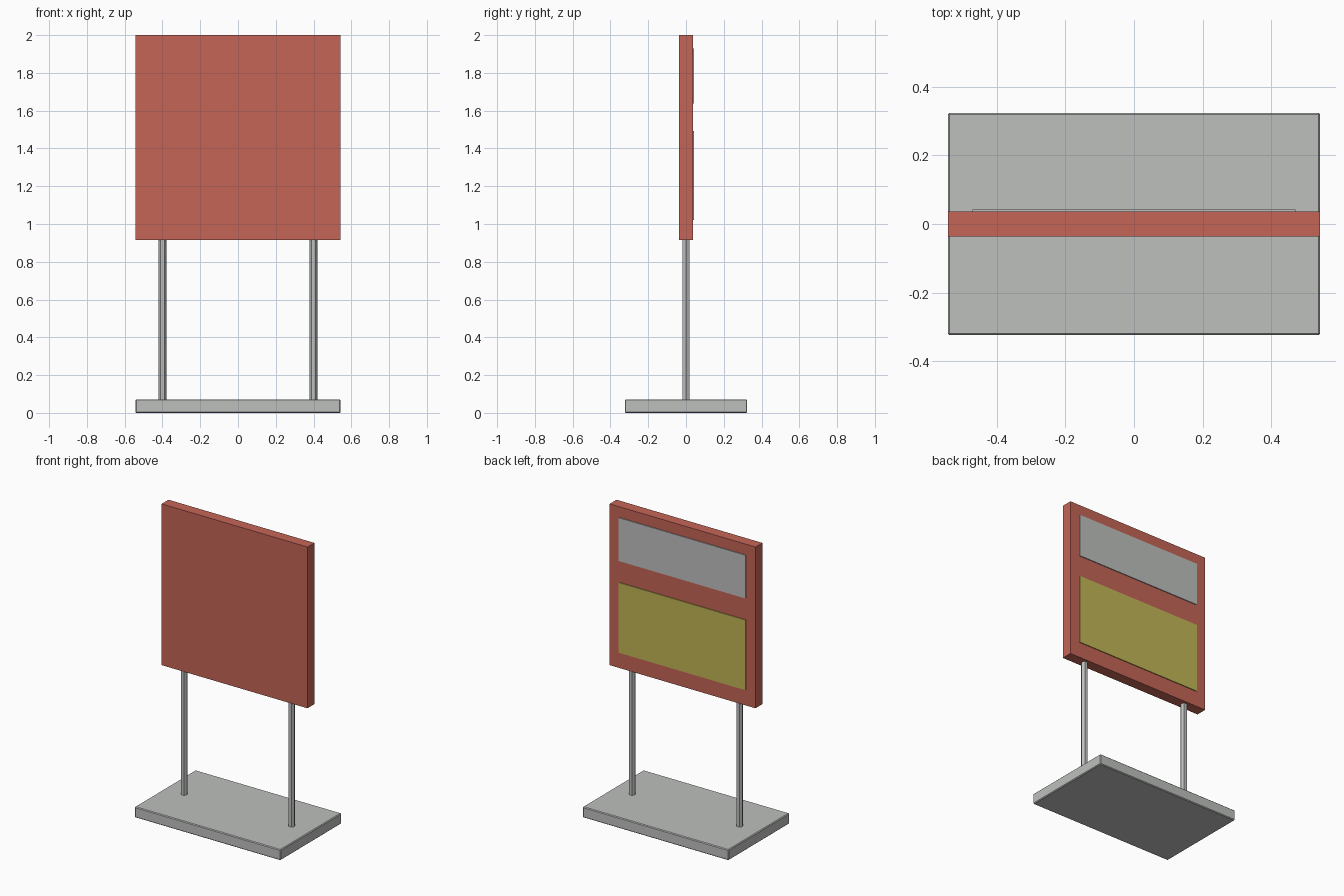
import bpy, bmesh
from mathutils import Vector

cube = bpy.data.objects.get("Cube")
if cube:
    bpy.data.objects.remove(cube, do_unlink=True)


def srgb(r, g, b):
    """8-bit display colour to linear RGBA."""
    lin = [(c / 255 / 12.92) if c < 10 else ((c / 255 + 0.055) / 1.055) ** 2.4
           for c in (r, g, b)]
    return (*lin, 1.0)


def material(name, color):
    m = bpy.data.materials.new(name)
    m.use_nodes = True
    m.diffuse_color = color
    bsdf = next(n for n in m.node_tree.nodes if n.type == 'BSDF_PRINCIPLED')
    bsdf.inputs["Base Color"].default_value = color
    return m


RED = material("brick red", srgb(197, 101, 87))
GREY = material("light grey", srgb(190, 192, 190))
YELLOW = material("mustard yellow", srgb(194, 182, 85))


def add_object(name, bm, mat):
    mesh = bpy.data.meshes.new(name)
    bm.to_mesh(mesh)
    bm.free()
    mesh.materials.append(mat)
    obj = bpy.data.objects.new(name, mesh)
    bpy.context.collection.objects.link(obj)
    return obj


def box(name, low, high, mat, bevel=0.0):
    """Box between two corners, with optional chamfered edges."""
    low, high = Vector(low), Vector(high)
    bm = bmesh.new()
    bmesh.ops.create_cube(bm, size=1)
    bmesh.ops.scale(bm, vec=high - low, verts=bm.verts)
    bmesh.ops.translate(bm, vec=(low + high) / 2, verts=bm.verts)
    if bevel:
        bmesh.ops.bevel(bm, geom=list(bm.edges), offset=bevel, segments=1,
                        profile=0.5, affect='EDGES')
    return add_object(name, bm, mat)


def post(name, x, bottom, top, radius):
    """Six-sided upright with corners pointing sideways."""
    bm = bmesh.new()
    ring = bmesh.ops.create_circle(bm, cap_ends=True, segments=6, radius=radius)
    v = ring["verts"]
    # turn the corners onto the x axis if needed
    if max(p.co.x for p in v) < radius * 0.95:
        for p in v:
            p.co.x, p.co.y = p.co.y, -p.co.x
    out = bmesh.ops.extrude_face_region(bm, geom=list(bm.faces))
    moved = [g for g in out["geom"] if isinstance(g, bmesh.types.BMVert)]
    bmesh.ops.translate(bm, vec=(0, 0, top - bottom), verts=moved)
    bmesh.ops.translate(bm, vec=(x, 0, bottom), verts=bm.verts)
    bmesh.ops.recalc_face_normals(bm, faces=bm.faces)
    return add_object(name, bm, GREY)


# Base plate
box("base_plate", (-0.543, -0.324, 0), (0.543, 0.324, 0.072), GREY, 0.005)

# Uprights
for side, x in (("left", 0.4), ("right", -0.4)):
    post(side + "_post", x, 0.06, 0.93, 0.0215)

# Sign board
box("sign_board", (-0.543, -0.0365, 0.915), (0.543, 0.0365, 2.0), RED)

# Thin panels on the back of the board
box("upper_panel", (-0.471, 0.0345, 1.637), (0.471, 0.0425, 1.928), GREY)
box("lower_panel", (-0.471, 0.0345, 1.02), (0.471, 0.0425, 1.492), YELLOW)
